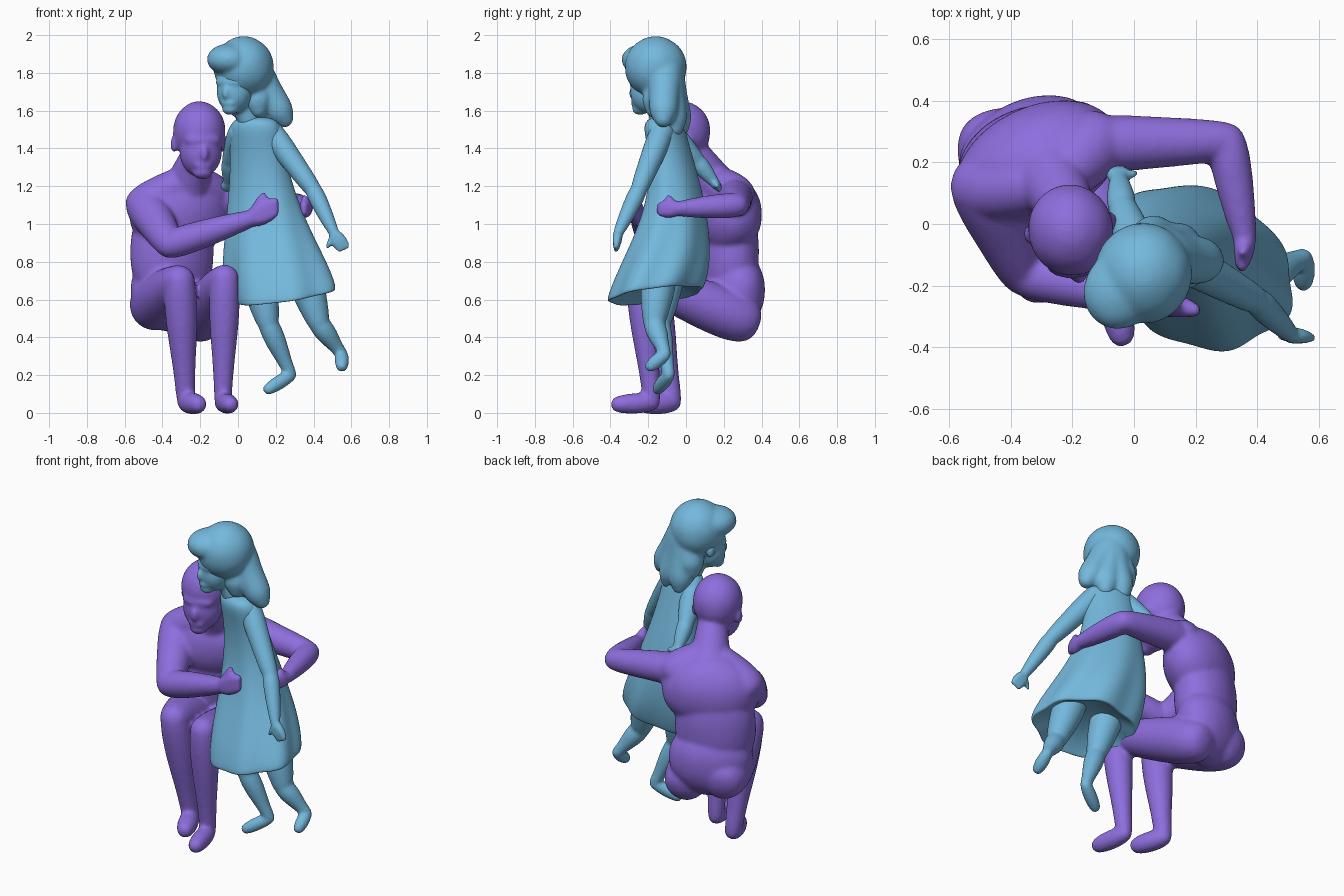
import bpy
import bmesh
from math import sin, cos, pi, radians
from mathutils import Vector, Matrix

default_cube = bpy.data.objects.get("Cube")
if default_cube:
    bpy.data.objects.remove(default_cube, do_unlink=True)


def make_material(name, colour):
    material = bpy.data.materials.new(name)
    material.use_nodes = True
    material.diffuse_color = colour
    shader = material.node_tree.nodes["Principled BSDF"]
    shader.inputs["Base Color"].default_value = colour
    return material


violet = make_material("violet", (.27, .155, .72, 1))
sky_blue = make_material("sky blue", (.175, .48, .72, 1))


def loft(bm, rings):
    """Skin a list of point rings and close both ends."""
    loops = [[bm.verts.new(point) for point in ring] for ring in rings]
    count = len(loops[0])
    for low, high in zip(loops, loops[1:]):
        for i in range(count):
            j = (i + 1) % count
            bm.faces.new((low[i], low[j], high[j], high[i]))
    bm.faces.new(loops[0][::-1])
    bm.faces.new(loops[-1])


def tube(bm, points, radii, sides=12):
    """Round limb through the points, with domed ends."""
    points = [Vector(point) for point in points]
    first = (points[0] - points[1]).normalized()
    last = (points[-1] - points[-2]).normalized()
    centres = [points[0] + first * radii[0] * .8, *points, points[-1] + last * radii[-1] * .8]
    radii = [radii[0] * .6, *radii, radii[-1] * .6]
    side = first.orthogonal()
    rings = []
    for i, (centre, radius) in enumerate(zip(centres, radii)):
        ahead = centres[min(i + 1, len(centres) - 1)]
        along = (ahead - centres[max(i - 1, 0)]).normalized()
        side = (side - along * side.dot(along)).normalized()
        other = along.cross(side)
        angles = [2 * pi * k / sides for k in range(sides)]
        rings.append([centre + radius * (side * cos(a) + other * sin(a)) for a in angles])
    loft(bm, rings)


def blob(bm, centre, size, turn=0):
    place = (Matrix.Translation(centre) @ Matrix.Rotation(radians(turn), 4, "Z")
             @ Matrix.Diagonal((*size, 1)))
    bmesh.ops.create_icosphere(bm, subdivisions=2, radius=1.04, matrix=place)


def head(bm, centre, size, turn):
    """Skull and soft features, placed in units of the skull radius."""
    spin = Matrix.Rotation(radians(turn), 3, "Z")

    def feature(place, scale):
        blob(bm, Vector(centre) + spin @ Vector(place) * size, Vector(scale) * size, turn)

    feature((0, 0, 0), (.93, 1, 1.07))
    feature((0, -.3, -.7), (.75, .72, .9))
    feature((0, -.7, -.3), (.65, .32, .25))
    feature((0, -.96, -.75), (.16, .2, .3))
    feature((0, -.8, -1.15), (.35, .22, .2))
    feature((0, -.65, -1.4), (.35, .33, .25))
    for side in (-1, 1):
        feature((side * .87, .05, -.45), (.13, .2, .3))


def leg(bm, hip, knee, ankle, toe, girth):
    hip, knee, ankle, toe = map(Vector, (hip, knee, ankle, toe))
    tube(bm, (hip, hip.lerp(knee, .5), knee), (girth, girth * .87, girth * .6))
    calf = knee.lerp(ankle, .35)
    shin = knee.lerp(ankle, .75)
    tube(bm, (knee, calf, shin, ankle), (girth * .58, girth * .57, girth * .36, girth * .34))
    tube(bm, (ankle, ankle.lerp(toe, .5), toe), (girth * .34, girth * .4, girth * .33))


def arm(bm, shoulder, elbow, wrist, fingertip, spread, girth):
    """Arm and hand; spread is the step from finger to finger, towards the thumb."""
    shoulder, elbow, wrist, fingertip, spread = map(
        Vector, (shoulder, elbow, wrist, fingertip, spread))
    tube(bm, (shoulder, shoulder.lerp(elbow, .5), elbow), (girth, girth * .82, girth * .68))
    tube(bm, (elbow, elbow.lerp(wrist, .35), wrist), (girth * .68, girth * .66, girth * .42))
    palm = wrist.lerp(fingertip, .5)
    for step in (-1, 0, 1):
        tube(bm, (wrist, palm + spread * step, fingertip + spread * step),
             (girth * .4, girth * .34, girth * .2))
    tube(bm, (wrist, palm + spread * 3), (girth * .3, girth * .2))


def finish(bm, name, material, voxel=None):
    """Round the parts off and, given a voxel size, fuse them into one soft skin."""
    bmesh.ops.recalc_face_normals(bm, faces=bm.faces)
    for face in bm.faces:
        face.smooth = True
    mesh = bpy.data.meshes.new(name)
    bm.to_mesh(mesh)
    bm.free()
    mesh.materials.append(material)
    obj = bpy.data.objects.new(name, mesh)
    bpy.context.collection.objects.link(obj)
    rounding = obj.modifiers.new("Rounding", "SUBSURF")
    rounding.levels = rounding.render_levels = 2
    if voxel:
        fuse = obj.modifiers.new("Fuse", "REMESH")
        fuse.mode = "VOXEL"
        fuse.voxel_size = voxel
        fuse.use_smooth_shade = True
        soften = obj.modifiers.new("Soften", "SMOOTH")
        soften.factor = .5
        soften.iterations = 10


# Crouching man: trunk, sloping shoulders and neck
man = bmesh.new()
right_shoulder = (-.49, .12, 1.1)
left_shoulder = (-.13, .26, 1.15)
neck_base = (-.26, .13, 1.24)
blob(man, (-.31, .2, 1.05), (.29, .19, .23), 24)
blob(man, (-.35, .21, .85), (.24, .17, .35), 24)
blob(man, (-.34, .24, .65), (.25, .17, .23), 24)
for shoulder in (right_shoulder, left_shoulder):
    tube(man, (shoulder, neck_base), (.13, .09))
tube(man, ((-.28, .18, 1.15), neck_base, (-.2, .02, 1.4)), (.15, .11, .09))
head(man, (-.205, -.02, 1.49), .155, 10)

# Man's legs, the left foot forward
leg(man, (-.44, .25, .57), (-.31, -.18, .7), (-.275, -.07, .055), (-.21, -.22, .045), .16)
leg(man, (-.2, .28, .5), (-.07, -.24, .71), (-.08, -.18, .055), (-.04, -.36, .045), .15)

# Man's right arm across the front, left arm around the back
arm(man, right_shoulder, (-.36, -.16, .89), (.07, -.25, 1.03), (.2, -.28, 1.09), (0, 0, .03), .125)
arm(man, left_shoulder, (.3, .27, 1.1), (.36, -.05, 1.08), (.35, -.14, 1.08), (0, 0, .02), .105)
finish(man, "crouching_man", violet, .011)

# Girl: head, neck and shoulders
girl = bmesh.new()
girl_left_shoulder = (.18, -.13, 1.48)
girl_right_shoulder = (.01, -.08, 1.48)
head(girl, (0, -.17, 1.79), .13, -30)
tube(girl, ((.08, -.12, 1.5), (0, -.16, 1.7)), (.07, .06))
tube(girl, (girl_right_shoulder, girl_left_shoulder), (.08, .08))

# Girl's left arm held away, right arm resting on the man's back
arm(girl, girl_left_shoulder, (.4, -.25, 1.18), (.51, -.36, .95), (.56, -.37, .87), (-.02, 0, -.01), .075)
arm(girl, girl_right_shoulder, (-.04, .06, 1.33), (-.05, .15, 1.22), (-.06, .18, 1.18), (.02, 0, 0), .075)

# Girl's dangling legs
leg(girl, (.1, -.1, .75), (.16, -.14, .47), (.28, -.09, .2), (.16, -.15, .125), .105)
leg(girl, (.34, -.14, .75), (.43, -.17, .47), (.55, -.11, .31), (.55, -.19, .245), .105)
finish(girl, "girl_body", sky_blue, .009)

# Dress, flaring downwards with deepening folds and a shallow underside
dress = bmesh.new()
top = Vector((.09, -.12, 1.53))
hem = Vector((.23, -.16, .63))
spin = Matrix.Rotation(radians(-24), 3, "Z")
steps = 10
sides = 48
rings = []
for step in range(steps + 1):
    t = step / steps
    flare = sin(pi / 2 * t * t)
    centre = top.lerp(hem, t)
    centre.x -= .02 * sin(pi * t)
    centre.y += .08 * sin(pi * t)
    ring = []
    for k in range(sides):
        a = 2 * pi * k / sides
        fold = 1 + .04 * flare * (sin(7 * a + 2 * t) + sin(4 * a - 5 * t) / 2)
        offset = spin @ Vector(((.145 + .155 * flare) * cos(a), (.1 + .145 * flare) * sin(a), 0)) * fold
        offset.z = t ** 4 * (offset.y + offset.x) * .15
        ring.append(centre + offset)
    rings.append(ring)
for shrink, lift in ((.95, -.015), (.85, .01), (.4, .06)):
    rings.append([hem.lerp(point, shrink) + Vector((0, 0, lift)) for point in rings[steps]])
rings.insert(0, [top.lerp(point, .6) + Vector((0, 0, .04)) for point in rings[0]])
loft(dress, rings)
finish(dress, "girl_dress", sky_blue)

# Hair: cap, fringe and long wavy locks falling from the crown
hair = bmesh.new()
crown = Vector((.08, -.11, 1.82))
blob(hair, (.03, -.16, 1.83), (.165, .17, .17))
blob(hair, (-.04, -.21, 1.87), (.125, .14, .09), -30)
for end in ((.25, -.12, 1.55), (.16, -.06, 1.5), (.06, -.03, 1.5), (0, -.06, 1.6), (.11, -.17, 1.6)):
    end = Vector(end)
    tube(hair, (crown, crown.lerp(end, .45), crown.lerp(end, .85), end), (.11, .08, .085, .05))
finish(hair, "girl_hair", sky_blue, .01)
